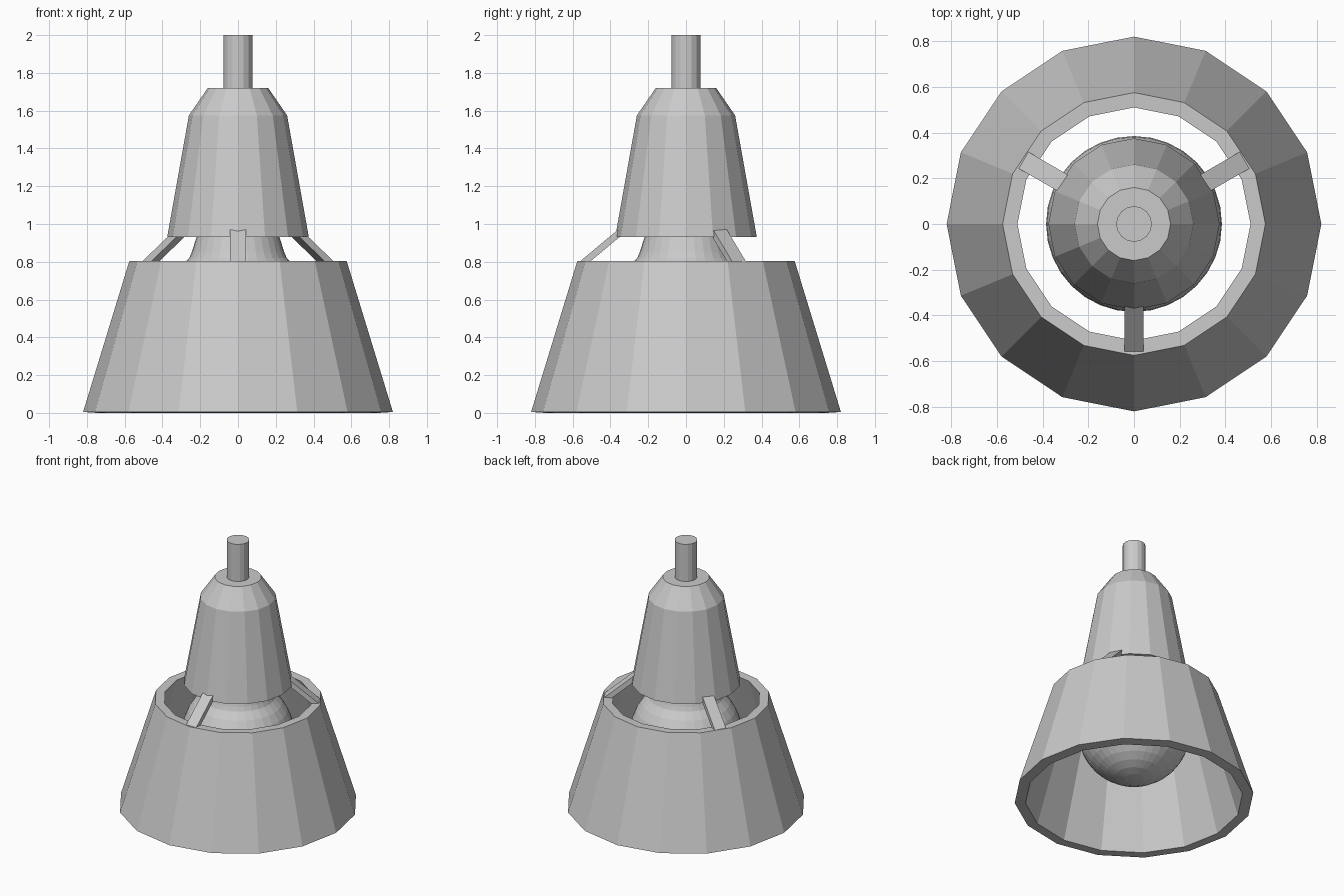
import bpy, bmesh
from math import sin, cos, pi, radians
from mathutils import Matrix

cube = bpy.data.objects.get("Cube")
if cube:
    bpy.data.objects.remove(cube, do_unlink=True)

grey = bpy.data.materials.new("light grey")
grey.use_nodes = True
colour = (0.59, 0.59, 0.59, 1)
grey.diffuse_color = colour
grey.node_tree.nodes["Principled BSDF"].inputs["Base Color"].default_value = colour


def finish(name, bm):
    bmesh.ops.remove_doubles(bm, verts=bm.verts, dist=1e-5)
    bmesh.ops.recalc_face_normals(bm, faces=bm.faces)
    mesh = bpy.data.meshes.new(name)
    bm.to_mesh(mesh)
    bm.free()
    mesh.materials.append(grey)
    obj = bpy.data.objects.new(name, mesh)
    bpy.context.collection.objects.link(obj)
    return obj


def lathe(name, profile, sides):
    """Spin a closed (radius, height) outline around z."""
    bm = bmesh.new()
    verts = [bm.verts.new((r, 0, z)) for r, z in profile]
    edges = [bm.edges.new((verts[i - 1], verts[i])) for i in range(len(verts))]
    # Skip the edge lying on the axis
    for e in [e for e in edges if all(abs(v.co.x) < 1e-6 for v in e.verts)]:
        edges.remove(e)
        bm.edges.remove(e)
    bmesh.ops.spin(bm, geom=verts + edges, cent=(0, 0, 0), axis=(0, 0, 1),
                   angle=2 * pi, steps=sides, use_merge=True)
    return finish(name, bm)


# Flared open shade with a thick wall
lathe("shade", [(0.82, 0.005), (0.575, 0.805), (0.51, 0.803), (0.745, 0)], 16)

# Hollow socket housing with a sloped shoulder
lathe("housing", [(0.375, 0.93), (0.26, 1.575), (0.16, 1.72), (0, 1.72),
                  (0, 1.68), (0.14, 1.68), (0.23, 1.56), (0.345, 0.93)], 16)

# Stem on top
lathe("stem", [(0, 1.7), (0.078, 1.7), (0.078, 2), (0, 2)], 16)

# Round bulb whose upper part narrows into a neck
radius, centre, steps = 0.385, 0.535, 14
bulb = []
for i in range(steps + 1):
    a = radians(-90 + 138 * i / steps)
    bulb.append((max(radius * cos(a), 0), centre + radius * sin(a)))
bulb += [(0.245, 0.85), (0.22, 0.93), (0.19, 1.15), (0, 1.15)]
lathe("bulb", bulb, 32)

# Three sloping straps joining the housing to the shade
strap = [(0.56, 0.803), (0.36, 0.97), (0.335, 0.945), (0.515, 0.795)]
for name, angle in (("front_strap", -90), ("left_strap", 30), ("right_strap", 150)):
    bm = bmesh.new()
    face = bm.faces.new([bm.verts.new((r, -0.042, z)) for r, z in strap])
    new = bmesh.ops.extrude_face_region(bm, geom=[face])["geom"]
    bmesh.ops.translate(bm, vec=(0, 0.084, 0),
                        verts=[v for v in new if isinstance(v, bmesh.types.BMVert)])
    bmesh.ops.rotate(bm, verts=bm.verts, cent=(0, 0, 0),
                     matrix=Matrix.Rotation(radians(angle), 3, "Z"))
    finish(name, bm)
